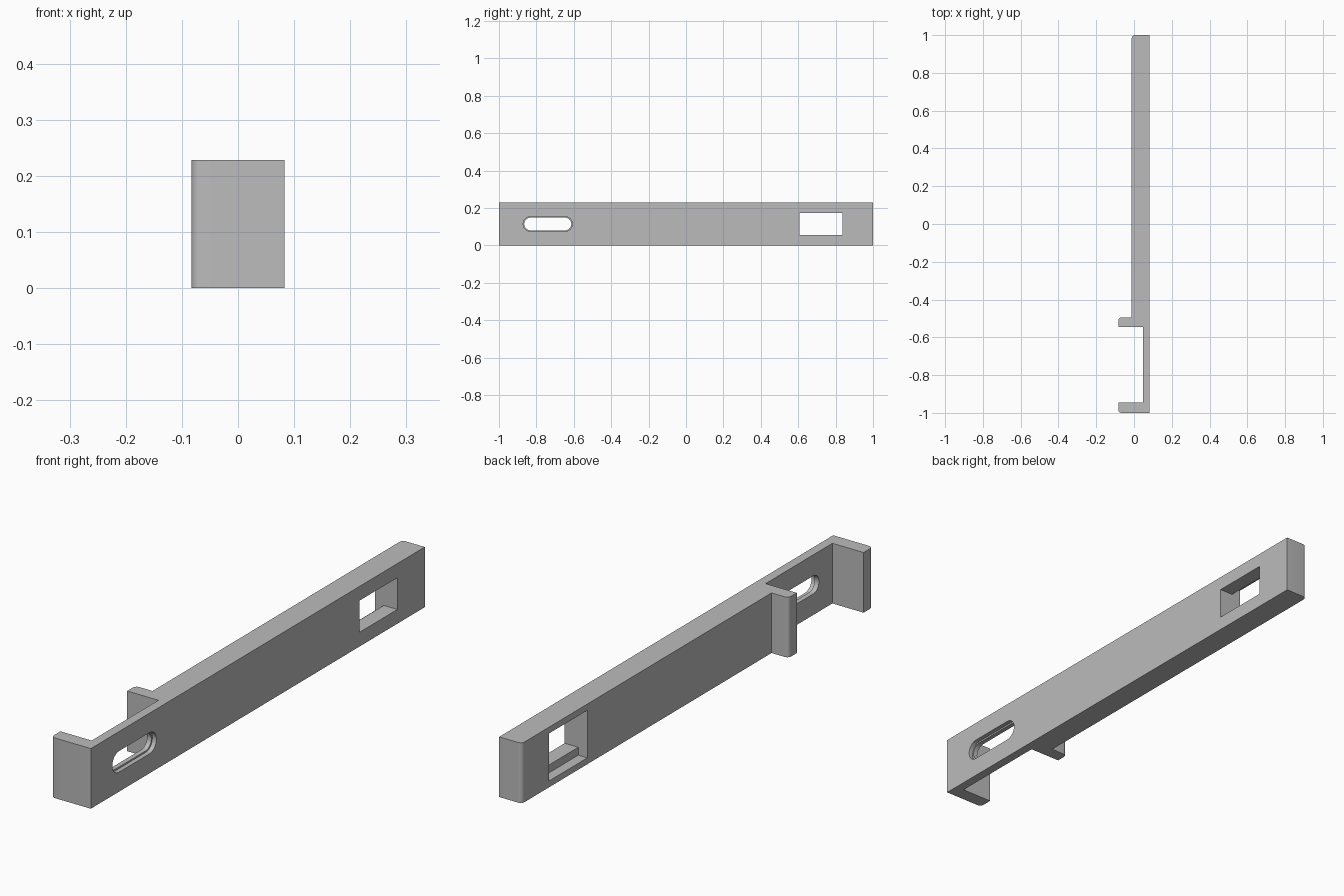
import bpy
import bmesh
import math
from mathutils import Vector

cube = bpy.data.objects.get("Cube")
if cube:
    bpy.data.objects.remove(cube, do_unlink=True)

GREY = (0.5, 0.5, 0.5, 1.0)
grey = bpy.data.materials.new("Plain grey")
grey.use_nodes = True
grey.diffuse_color = GREY
grey.node_tree.nodes["Principled BSDF"].inputs["Base Color"].default_value = GREY

HEIGHT = 0.228
OUTER, INNER, ARM_TIP, WALL = 0.083, -0.012, -0.083, 0.048
MID = HEIGHT / 2


def prism(name, base, direction):
    """Extrude a closed outline along a direction."""
    bm = bmesh.new()
    face = bm.faces.new([bm.verts.new(p) for p in base])
    extruded = bmesh.ops.extrude_face_region(bm, geom=[face])["geom"]
    verts = [g for g in extruded if isinstance(g, bmesh.types.BMVert)]
    bmesh.ops.translate(bm, verts=verts, vec=Vector(direction))
    bmesh.ops.recalc_face_normals(bm, faces=bm.faces)
    mesh = bpy.data.meshes.new(name)
    bm.to_mesh(mesh)
    bm.free()
    mesh.materials.append(grey)
    obj = bpy.data.objects.new(name, mesh)
    bpy.context.collection.objects.link(obj)
    return obj


def rounded(x, y, start, radius=0.016, steps=6):
    """Quarter arc on a left-hand corner, swept counter-clockwise."""
    cx = x + radius
    cy = y - radius if start == 90 else y + radius
    angles = [math.radians(start + 90 * i / steps) for i in range(steps + 1)]
    return [(cx + radius * math.cos(a), cy + radius * math.sin(a)) for a in angles]


def slot(y0, y1, radius, x, steps=12):
    """Outline of a round-ended slot in the side plane."""
    points = []
    for cy, start in ((y1 - radius, -90), (y0 + radius, 90)):
        for i in range(steps + 1):
            a = math.radians(start + 180 * i / steps)
            points.append((x, cy + radius * math.cos(a), MID + radius * math.sin(a)))
    return points


def rectangle(y0, y1, half_height, x):
    low, high = MID - half_height, MID + half_height
    return [(x, y0, low), (x, y1, low), (x, y1, high), (x, y0, high)]


# Body: long bar, thin wall and two arms as one profile
profile = [(OUTER, -1), (OUTER, 1)]
profile += rounded(INNER, 1, 90)
profile += [(INNER, -0.495)]
profile += rounded(ARM_TIP, -0.495, 90)
profile += [(ARM_TIP, -0.545), (WALL, -0.545), (WALL, -0.945), (ARM_TIP, -0.945)]
profile += rounded(ARM_TIP, -1, 180)
body = prism("bracket_bar", [(x, y, 0) for x, y in profile], (0, 0, HEIGHT))

# Openings: stepped slot in the thin wall, stepped window in the bar
cutters = [
    prism("slot_cutter", slot(-0.865, -0.613, 0.034, 0), (0.2, 0, 0)),
    prism("slot_recess_cutter", slot(-0.871, -0.607, 0.040, 0.066), (0.1, 0, 0)),
    prism("window_cutter", rectangle(0.608, 0.836, 0.060, -0.1), (0.3, 0, 0)),
    prism("window_recess_cutter", rectangle(0.608, 0.836, 0.090, -0.1), (0.126, 0, 0)),
]

bpy.ops.object.select_all(action="DESELECT")
body.select_set(True)
bpy.context.view_layer.objects.active = body
for cutter in cutters:
    cutter.hide_render = True
    cut = body.modifiers.new(cutter.name, "BOOLEAN")
    cut.operation = "DIFFERENCE"
    cut.solver = "EXACT"
    cut.object = cutter
    bpy.ops.object.modifier_apply(modifier=cut.name)
    bpy.data.objects.remove(cutter, do_unlink=True)

bpy.ops.object.shade_smooth_by_angle(angle=math.radians(30))
